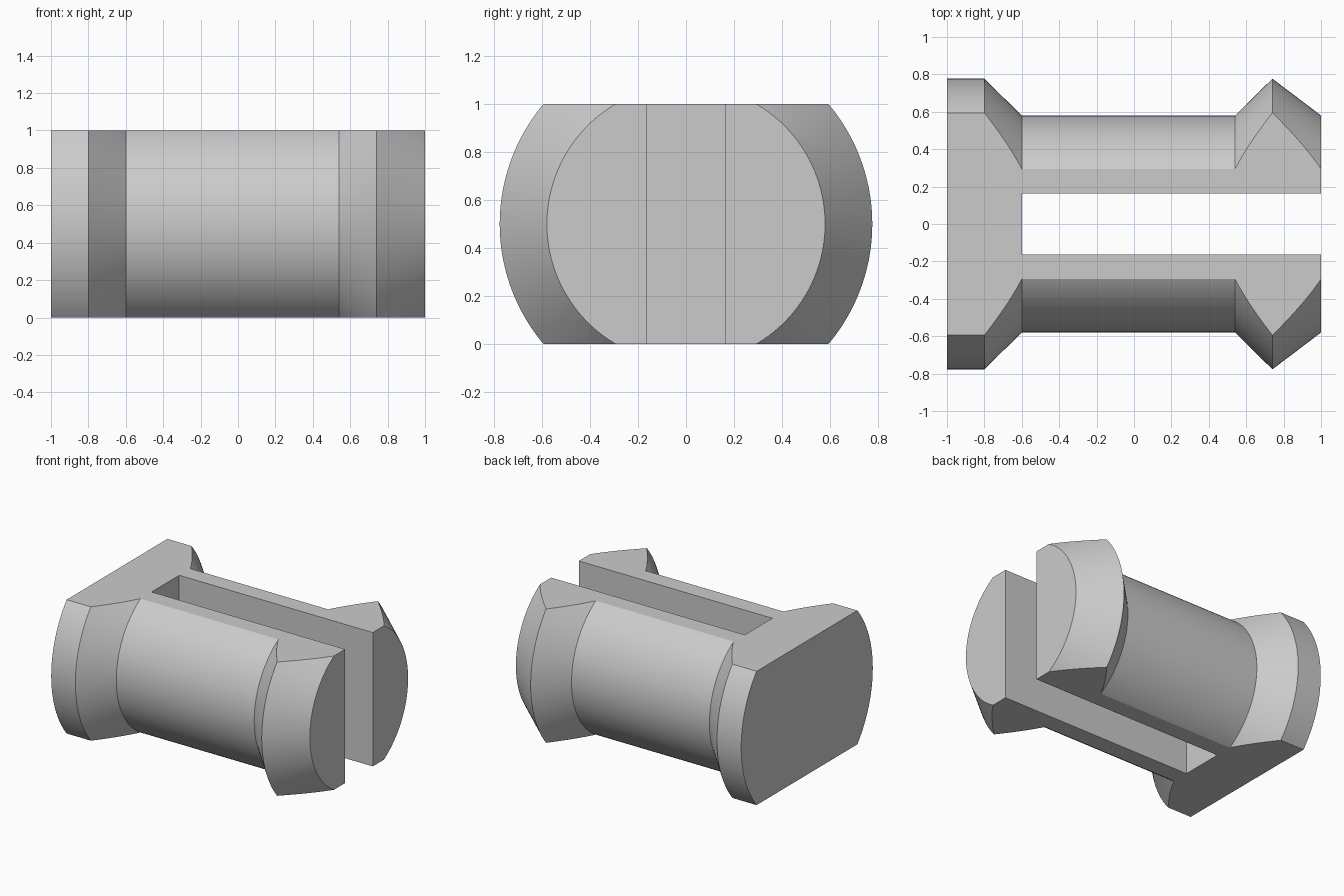
import bpy, bmesh, math
from mathutils import Matrix, Vector

cube = bpy.data.objects.get("Cube")
if cube:
    bpy.data.objects.remove(cube, do_unlink=True)

grey = bpy.data.materials.new("plain grey")
grey.use_nodes = True
colour = (0.6, 0.6, 0.6, 1)
grey.diffuse_color = colour
grey.node_tree.nodes["Principled BSDF"].inputs["Base Color"].default_value = colour

AXIS_Z = 0.5      # height of the pin's axis
SLOT = 0.163      # half width of the slot
SLOT_END = -0.6   # closed end of the slot
SIDES = 128

# Radius along the pin: solid head, tapered neck, shaft, barbed tip
profile = [(-1, 0.777), (-0.8, 0.777), (-0.6, 0.58), (0.54, 0.58), (0.74, 0.777), (1, 0.58)]


def link(name, bm):
    mesh = bpy.data.meshes.new(name)
    bmesh.ops.recalc_face_normals(bm, faces=bm.faces)
    bm.to_mesh(mesh)
    bm.free()
    mesh.materials.append(grey)
    obj = bpy.data.objects.new(name, mesh)
    bpy.context.collection.objects.link(obj)
    return obj


# Turned body
bm = bmesh.new()
rings = []
for x, r in profile:
    angles = [2 * math.pi * i / SIDES for i in range(SIDES)]
    rings.append([bm.verts.new((x, r * math.cos(a), AXIS_Z + r * math.sin(a))) for a in angles])
for a, b in zip(rings, rings[1:]):
    for i in range(SIDES):
        j = (i + 1) % SIDES
        bm.faces.new((a[i], a[j], b[j], b[i]))
bm.faces.new(rings[0])
bm.faces.new(rings[-1])

# Flat top and bottom
for z, side in ((0, -1), (1, 1)):
    geom = bm.verts[:] + bm.edges[:] + bm.faces[:]
    cut = bmesh.ops.bisect_plane(bm, geom=geom, plane_co=(0, 0, z),
                                 plane_no=(0, 0, side), clear_outer=True)
    edges = [e for e in cut["geom_cut"] if isinstance(e, bmesh.types.BMEdge)]
    bmesh.ops.contextual_create(bm, geom=edges)
pin = link("split_snap_pin", bm)

# Slot between the two prongs, open at the tip
bm = bmesh.new()
size = Vector((2, 2 * SLOT, 2))
bmesh.ops.create_cube(bm, size=1, matrix=Matrix.Translation((SLOT_END + 1, 0, AXIS_Z))
                      @ Matrix.Diagonal(size).to_4x4())
cutter = link("slot_cutter", bm)
cutter.hide_render = True

mod = pin.modifiers.new("slot", "BOOLEAN")
mod.operation = "DIFFERENCE"
mod.solver = "EXACT"
mod.object = cutter
bpy.ops.object.select_all(action="DESELECT")
bpy.context.view_layer.objects.active = pin
pin.select_set(True)
bpy.ops.object.modifier_apply(modifier=mod.name)
bpy.data.objects.remove(cutter, do_unlink=True)
bpy.ops.object.shade_smooth_by_angle(angle=math.radians(20))
